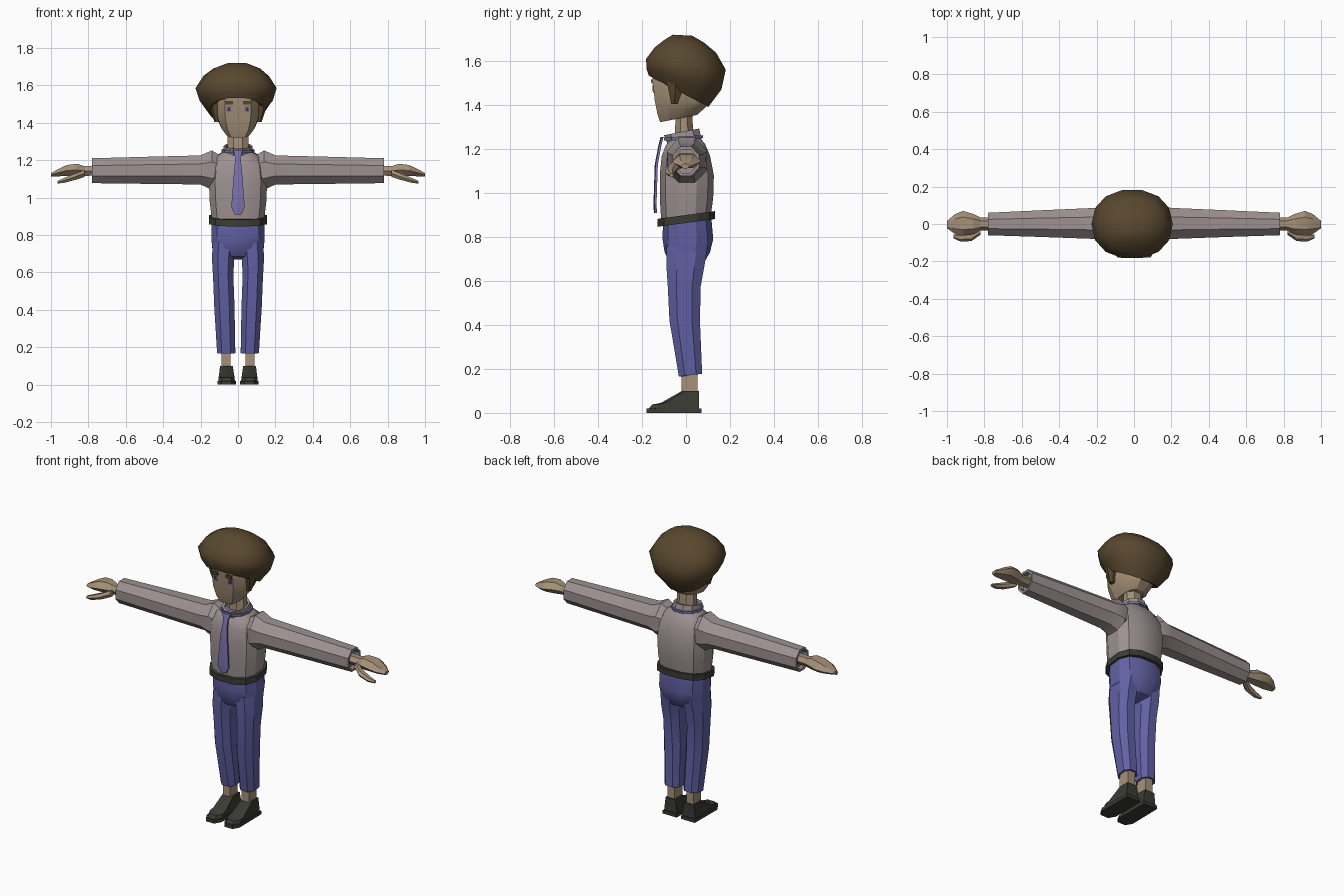
import bpy, bmesh, math
from mathutils import Vector


def material(name, r, g, b):
    m = bpy.data.materials.new(name)
    lin = [((c / 255 + 0.055) / 1.055) ** 2.4 for c in (r, g, b)]
    m.diffuse_color = (*lin, 1)
    return m


HAIR = material("dark_brown", 88, 71, 46)
SKIN = material("skin_tan", 165, 145, 120)
SHIRT = material("warm_grey", 157, 145, 145)
BLUE = material("trouser_blue", 97, 97, 165)
TIE = material("tie_violet", 122, 114, 172)
BLACK = material("leather_black", 58, 60, 52)


def loft(name, mat, rings, smooth=30):
    """Skin a closed tube through rings of points, with capped ends."""
    bm = bmesh.new()
    rows = [[bm.verts.new(p) for p in ring] for ring in rings]
    n = len(rows[0])
    for a, b in zip(rows, rows[1:]):
        for i in range(n):
            j = (i + 1) % n
            bm.faces.new((a[i], a[j], b[j], b[i]))
    bm.faces.new(rows[0])
    bm.faces.new(rows[-1])
    bmesh.ops.recalc_face_normals(bm, faces=bm.faces)
    me = bpy.data.meshes.new(name)
    bm.to_mesh(me)
    bm.free()
    me.materials.append(mat)
    ob = bpy.data.objects.new(name, me)
    bpy.context.collection.objects.link(ob)
    bpy.ops.object.select_all(action='DESELECT')
    ob.select_set(True)
    bpy.context.view_layer.objects.active = ob
    if smooth:
        bpy.ops.object.shade_smooth_by_angle(angle=math.radians(smooth))
    return ob


def polygon(n, power=2.0):
    """Unit outline with a flat front; a higher power makes it boxier."""
    out = []
    for i in range(n):
        a = 2 * math.pi * (i + 0.5) / n - math.pi / 2
        c, s = math.cos(a), math.sin(a)
        out.append((math.copysign(abs(c) ** (2 / power), c),
                    math.copysign(abs(s) ** (2 / power), s)))
    return out


def level(shape, xc, rx, yf, zf, yb, zb):
    """Near-horizontal ring running from front (yf, zf) to back (yb, zb)."""
    return [(xc + rx * u, (yf + yb) / 2 + (yb - yf) / 2 * v,
             (zf + zb) / 2 + (zb - zf) / 2 * v) for u, v in shape]


def stack(name, mat, shape, rows, smooth=30):
    return loft(name, mat, [level(shape, *r) for r in rows], smooth)


def along_x(name, mat, n, rows, side, smooth=30):
    """Limb running sideways; rows are x, y, z, half depth, half height."""
    rings = [[(side * x, y + ry * u, z + rz * v) for u, v in polygon(n)]
             for x, y, z, ry, rz in rows]
    return loft(name, mat, rings, smooth)


def plate(name, mat, x0, x1, z0, z1, y0, y1, d=0.008):
    """Thin plate facing forward; y0 at the bottom and y1 at the top."""
    return loft(name, mat, [[(x0, y, z), (x1, y, z), (x1, y + d, z), (x0, y + d, z)]
                            for y, z in ((y0, z0), (y1, z1))], 0)


# Head with a flat face panel
half = [(0.6, -1), (0.95, -0.55), (1, 0), (0.8, 0.65), (0.35, 1)]
face = half + [(-u, v) for u, v in reversed(half)]
stack("head", SKIN, face, [
    (0, 0.062, -0.118, 1.322, 0.05, 1.355),
    (0, 0.092, -0.130, 1.36, 0.095, 1.395),
    (0, 0.113, -0.142, 1.42, 0.11, 1.43),
    (0, 0.118, -0.155, 1.55, 0.12, 1.55),
    (0, 0.10, -0.12, 1.63, 0.10, 1.63)], 25)
stack("neck", SKIN, polygon(8), [
    (0, 0.062, -0.055, 1.22, 0.04, 1.22), (0, 0.058, -0.05, 1.38, 0.03, 1.38)])

# Hair: big rounded mop, lower at the back
stack("hair", HAIR, polygon(14, 2.2), [
    (-0.005, 0.112, -0.135, 1.55, 0.085, 1.40),
    (-0.008, 0.145, -0.172, 1.535, 0.105, 1.39),
    (-0.01, 0.195, -0.183, 1.565, 0.165, 1.47),
    (-0.01, 0.217, -0.186, 1.61, 0.185, 1.56),
    (-0.01, 0.175, -0.145, 1.663, 0.14, 1.638),
    (-0.007, 0.125, -0.10, 1.697, 0.085, 1.683),
    (-0.005, 0.055, -0.06, 1.72, 0.03, 1.715)], 60)

for s, tag in ((-1, "left"), (1, "right")):
    # Sideburns, brows and eyes
    stack("sideburn_" + tag, HAIR, polygon(6), [
        (s * 0.112, 0.014, -0.07, 1.405, -0.035, 1.405),
        (s * 0.122, 0.026, -0.085, 1.47, -0.01, 1.47),
        (s * 0.125, 0.03, -0.10, 1.54, 0.0, 1.54)])
    plate("brow_" + tag, HAIR, s * 0.027, s * 0.068, 1.497, 1.517, -0.157, -0.159)
    plate("eye_" + tag, TIE, s * 0.036, s * 0.06, 1.457, 1.49, -0.1495, -0.1525)
    plate("pupil_" + tag, BLACK, s * 0.042, s * 0.055, 1.463, 1.483, -0.1515, -0.1533)

    # Sleeve with hollow cuff
    along_x("sleeve_" + tag, SHIRT, 8, [
        (0.09, 0, 1.14, 0.08, 0.09), (0.14, 0.003, 1.147, 0.098, 0.114),
        (0.20, 0.003, 1.148, 0.09, 0.084), (0.50, 0.002, 1.146, 0.077, 0.078),
        (0.78, 0, 1.144, 0.065, 0.072), (0.78, 0, 1.144, 0.052, 0.058),
        (0.75, 0, 1.144, 0.052, 0.058)], s)

    # Mitten hand and thumb
    along_x("hand_" + tag, SKIN, 6, [
        (0.74, 0, 1.145, 0.034, 0.03), (0.82, 0, 1.142, 0.034, 0.03),
        (0.86, 0.0, 1.148, 0.054, 0.038), (0.915, 0.004, 1.145, 0.066, 0.034),
        (0.955, 0, 1.135, 0.054, 0.024), (1.0, -0.003, 1.122, 0.02, 0.011)], s, 20)
    along_x("thumb_" + tag, SKIN, 6, [
        (0.82, -0.035, 1.13, 0.022, 0.022), (0.87, -0.066, 1.112, 0.026, 0.02),
        (0.93, -0.073, 1.092, 0.02, 0.015), (0.965, -0.066, 1.082, 0.01, 0.008)], s, 20)

    # Trouser leg with hollow hem
    stack("trouser_leg_" + tag, BLUE, polygon(8, 2.4), [
        (s * 0.072, 0.068, -0.095, 0.76, 0.105, 0.76),
        (s * 0.080, 0.063, -0.095, 0.67, 0.09, 0.67),
        (s * 0.079, 0.058, -0.088, 0.575, 0.072, 0.575),
        (s * 0.073, 0.058, -0.080, 0.42, 0.068, 0.42),
        (s * 0.063, 0.052, -0.036, 0.165, 0.077, 0.178),
        (s * 0.063, 0.040, -0.025, 0.165, 0.066, 0.178),
        (s * 0.063, 0.040, -0.025, 0.195, 0.066, 0.205)])

    # Ankle, sole and shoe
    stack("ankle_" + tag, SKIN, polygon(4, 2), [
        (s * 0.063, 0.034, -0.035, 0.07, 0.068, 0.07),
        (s * 0.063, 0.034, -0.035, 0.22, 0.068, 0.22)])
    foot = [(0.55, -1), (1, -0.7), (0.95, 0.95), (-0.95, 0.95), (-1, -0.7), (-0.55, -1)]
    stack("sole_" + tag, BLACK, foot, [
        (s * 0.061, 0.049, -0.18, 0, 0.076, 0), (s * 0.061, 0.049, -0.18, 0.02, 0.076, 0.02)])
    stack("shoe_" + tag, BLACK, foot, [
        (s * 0.061, 0.044, -0.168, 0.02, 0.066, 0.02),
        (s * 0.061, 0.043, -0.155, 0.038, 0.065, 0.04),
        (s * 0.061, 0.041, -0.115, 0.045, 0.064, 0.06),
        (s * 0.062, 0.034, -0.018, 0.10, 0.062, 0.10)])

# Shirt body
stack("shirt_body", SHIRT, polygon(12, 2.6), [
    (0, 0.142, -0.115, 0.86, 0.115, 0.89), (0, 0.155, -0.122, 0.97, 0.127, 0.98),
    (0, 0.160, -0.122, 1.09, 0.130, 1.08), (0, 0.150, -0.113, 1.17, 0.112, 1.17),
    (0, 0.122, -0.095, 1.215, 0.088, 1.225), (0, 0.075, -0.072, 1.245, 0.06, 1.255)])

# Collar and tie loop, tilted forward
stack("collar", SHIRT, polygon(10), [
    (0, 0.082, -0.088, 1.222, 0.075, 1.245), (0, 0.076, -0.104, 1.262, 0.064, 1.294),
    (0, 0.063, -0.085, 1.262, 0.050, 1.290), (0, 0.063, -0.075, 1.235, 0.050, 1.255)])
stack("tie_loop", TIE, polygon(10), [
    (0, 0.088, -0.104, 1.238, 0.082, 1.25), (0, 0.088, -0.106, 1.252, 0.082, 1.263)])

# Tie: knot tapering into a hanging blade
blade = [(1.255, 0.026, -0.112), (1.215, 0.014, -0.122), (1.13, 0.022, -0.138),
         (0.95, 0.036, -0.144), (0.91, 0.018, -0.142)]
loft("tie", TIE, [[(-w, y, z), (0, y - 0.004, z), (w, y, z), (w, y + 0.01, z), (-w, y + 0.01, z)]
                  for z, w, y in blade], 20)

# Belt and trouser seat
stack("belt", BLACK, polygon(12, 2.6), [
    (0, 0.158, -0.132, 0.846, 0.136, 0.882), (0, 0.158, -0.132, 0.882, 0.136, 0.918)])
stack("trouser_seat", BLUE, polygon(12, 2.5), [
    (0, 0.146, -0.108, 0.86, 0.118, 0.89), (0, 0.147, -0.110, 0.79, 0.127, 0.79),
    (0, 0.142, -0.100, 0.73, 0.112, 0.73), (0, 0.09, -0.075, 0.685, 0.085, 0.685),
    (0, 0.04, -0.04, 0.67, 0.05, 0.67)])
